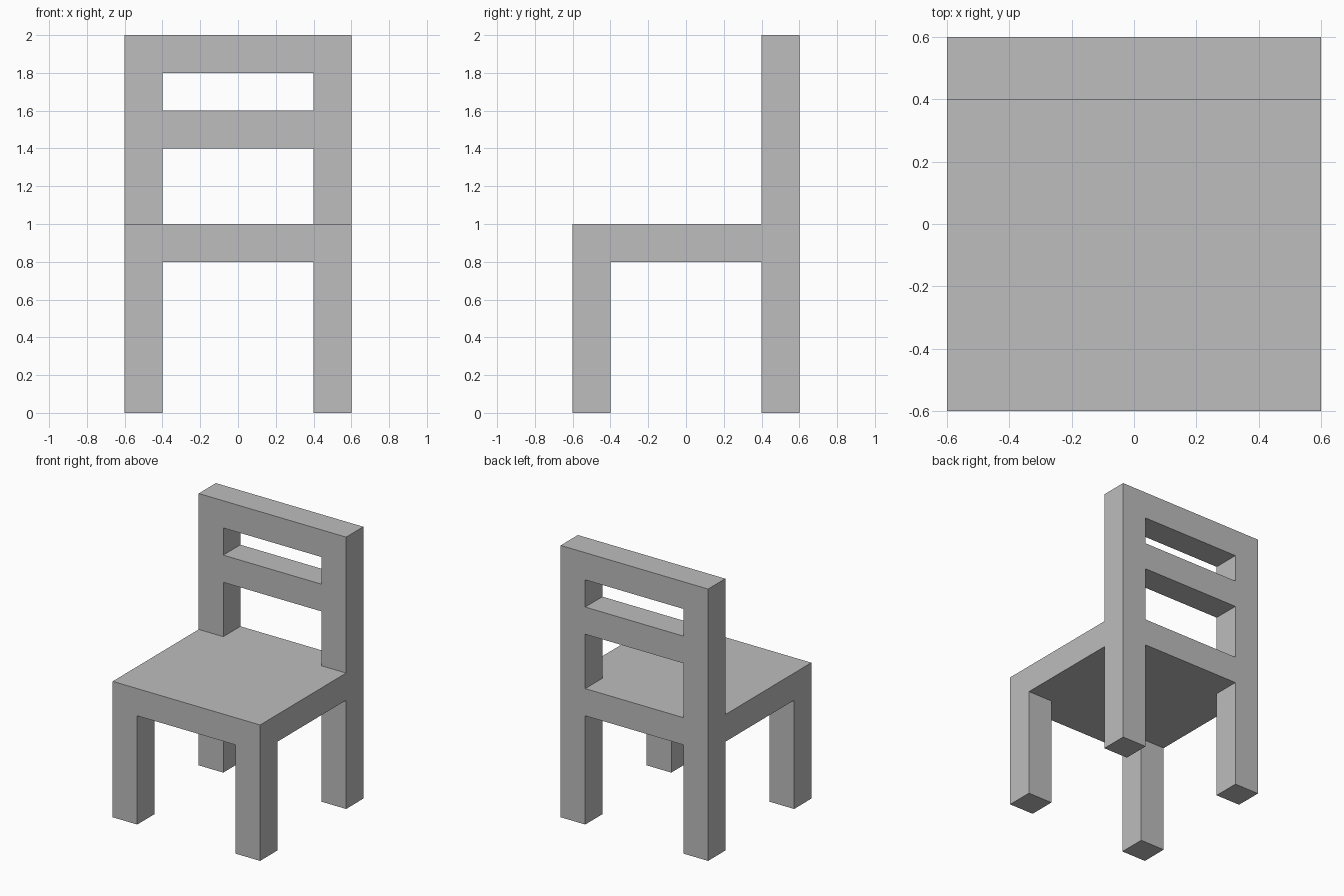
import bpy
import bmesh
from itertools import product
from mathutils import Vector

cube = bpy.data.objects.get("Cube")
if cube:
    bpy.data.objects.remove(cube, do_unlink=True)

# Material
grey = bpy.data.materials.new("plain_grey")
grey.use_nodes = True
colour = (0.51, 0.51, 0.51, 1.0)
grey.diffuse_color = colour
grey.node_tree.nodes["Principled BSDF"].inputs["Base Color"].default_value = colour

# Cut planes shared by all parts, so that they join into one clean shell
CUTS = (
    (-0.6, -0.4, 0.4, 0.6),
    (-0.6, -0.4, 0.4, 0.6),
    (0.0, 0.8, 1.0, 1.4, 1.6, 1.8, 2.0),
)

cells = set()


def add_block(xs, ys, zs):
    """Fill the blocks between the cut planes with the given indices."""
    cells.update(product(xs, ys, zs))


add_block(range(3), range(3), [1])       # seat
add_block([0, 2], [0], [0])              # front legs
add_block([0, 2], [2], range(6))         # rear legs and back posts
add_block([1], [2], [3])                 # middle back rail
add_block([1], [2], [5])                 # top back rail

# Skin only the outer sides of the filled blocks
bm = bmesh.new()
verts = {}


def vert(index):
    if index not in verts:
        verts[index] = bm.verts.new([CUTS[a][index[a]] for a in range(3)])
    return verts[index]


for cell in cells:
    for axis, side in product(range(3), (0, 1)):
        neighbour = list(cell)
        neighbour[axis] += 2 * side - 1
        if tuple(neighbour) in cells:
            continue
        u, v = (axis + 1) % 3, (axis + 2) % 3
        loop = []
        for du, dv in ((0, 0), (1, 0), (1, 1), (0, 1)):
            corner = list(cell)
            corner[axis] += side
            corner[u] += du
            corner[v] += dv
            loop.append(vert(tuple(corner)))
        bm.faces.new(loop if side else loop[::-1])

mesh = bpy.data.meshes.new("chair_frame")
bm.to_mesh(mesh)
bm.free()
mesh.materials.append(grey)
chair = bpy.data.objects.new("chair_frame", mesh)
bpy.context.collection.objects.link(chair)
